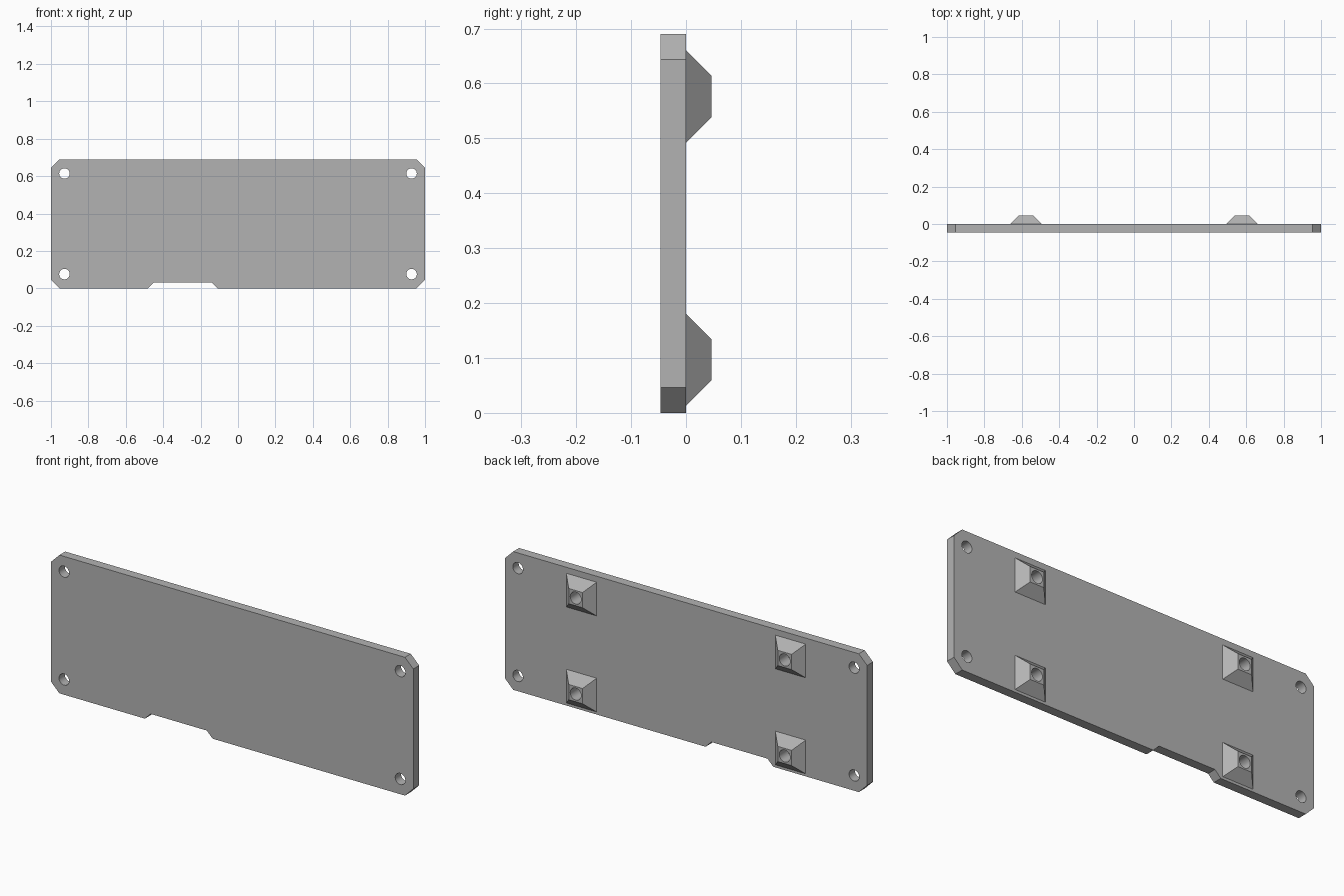
import bpy
import bmesh
import math
from mathutils import Matrix

cube = bpy.data.objects.get("Cube")
if cube:
    bpy.data.objects.remove(cube, do_unlink=True)

HEIGHT = 0.69
THICK = 0.046
CHAMFER = 0.046
BOSS_X = 0.577
BOSS_Z = (0.097, 0.576)
HOLE_X = 0.928
HOLE_Z = (0.076, HEIGHT - 0.076)

grey = bpy.data.materials.new("plain_grey")
grey.use_nodes = True
colour = (0.45, 0.45, 0.45, 1)
grey.diffuse_color = colour
grey.node_tree.nodes["Principled BSDF"].inputs["Base Color"].default_value = colour


def make_object(name, bm):
    bmesh.ops.recalc_face_normals(bm, faces=bm.faces)
    mesh = bpy.data.meshes.new(name)
    bm.to_mesh(mesh)
    bm.free()
    mesh.materials.append(grey)
    obj = bpy.data.objects.new(name, mesh)
    bpy.context.collection.objects.link(obj)
    return obj


def add_cones(name, xs, zs, y0, y1, r0, r1, sides):
    """Cones along y, one at every pairing of xs and zs."""
    bm = bmesh.new()
    for x in xs:
        for z in zs:
            place = (Matrix.Translation((x, (y0 + y1) / 2, z))
                     @ Matrix.Rotation(-math.pi / 2, 4, "X")
                     @ Matrix.Rotation(math.pi / sides, 4, "Z"))
            bmesh.ops.create_cone(bm, cap_ends=True, segments=sides, radius1=r0,
                                  radius2=r1, depth=y1 - y0, matrix=place)
    return make_object(name, bm)


def combine(target, tool, operation):
    """Apply a boolean and discard the tool."""
    tool.hide_render = True
    mod = target.modifiers.new(operation.lower(), "BOOLEAN")
    mod.operation = operation
    mod.solver = "EXACT"
    mod.object = tool
    bpy.context.view_layer.objects.active = target
    bpy.ops.object.modifier_apply(modifier=mod.name)
    bpy.data.objects.remove(tool, do_unlink=True)


# Panel: chamfered outline with a shallow notch in the lower edge
c = CHAMFER
outline = [(c - 1, 0), (-0.482, 0), (-0.45, 0.032), (-0.14, 0.032), (-0.108, 0),
           (1 - c, 0), (1, c), (1, HEIGHT - c), (1 - c, HEIGHT),
           (c - 1, HEIGHT), (-1, HEIGHT - c), (-1, c)]
bm = bmesh.new()
face = bm.faces.new([bm.verts.new((x, -THICK, z)) for x, z in outline])
extruded = bmesh.ops.extrude_face_region(bm, geom=[face])["geom"]
bmesh.ops.translate(bm, vec=(0, THICK, 0),
                    verts=[v for v in extruded if isinstance(v, bmesh.types.BMVert)])
panel = make_object("mounting_panel", bm)

# Tapered square bosses on the back, rooted slightly inside the panel
root = 0.01
diagonal = math.sqrt(2)
bosses = add_cones("bosses", (-BOSS_X, BOSS_X), BOSS_Z, -root, THICK,
                   (0.084 + root) * diagonal, 0.038 * diagonal, 4)
combine(panel, bosses, "UNION")

# Blind screw holes in the bosses
pilots = add_cones("pilot_cutters", (-BOSS_X, BOSS_X), BOSS_Z, -0.02, 0.1, 0.03, 0.03, 32)
combine(panel, pilots, "DIFFERENCE")

# Through holes in the corners
corners = add_cones("corner_cutters", (-HOLE_X, HOLE_X), HOLE_Z, -0.1, 0.1, 0.028, 0.028, 32)
combine(panel, corners, "DIFFERENCE")

# Smooth hole walls, crisp panel edges
bpy.ops.object.select_all(action="DESELECT")
panel.select_set(True)
bpy.context.view_layer.objects.active = panel
bpy.ops.object.shade_smooth_by_angle(angle=math.radians(30))
